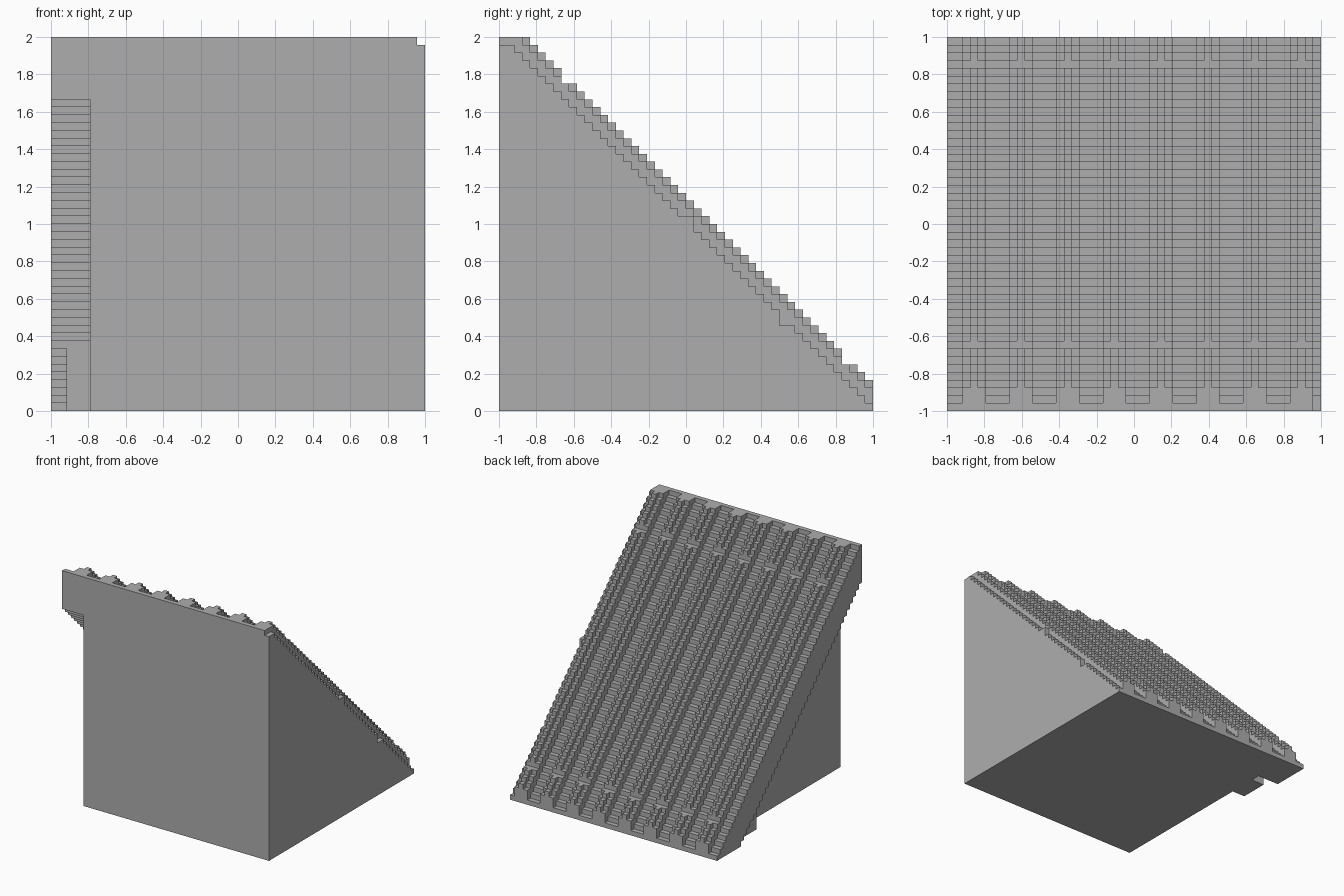
import bpy, bmesh

cube = bpy.data.objects.get("Cube")
if cube:
    bpy.data.objects.remove(cube, do_unlink=True)

N = 48            # grid cells along the longest side
CELL = 2 / N

grey = bpy.data.materials.new("stone_grey")
grey.use_nodes = True
COLOUR = (0.42, 0.42, 0.42, 1)
grey.diffuse_color = COLOUR
bsdf = next(n for n in grey.node_tree.nodes if n.type == 'BSDF_PRINCIPLED')
bsdf.inputs["Base Color"].default_value = COLOUR


def outline(rows, low, high):
    """Closed stair-step outline between two height rules, corners only."""
    pts = []
    for j in rows:
        pts += [(j, high(j)), (j + 1, high(j))]
    for j in reversed(rows):
        pts += [(j + 1, low(j)), (j, low(j))]
    pts = [p for i, p in enumerate(pts) if p != pts[i - 1]]
    corners = []
    for i, p in enumerate(pts):
        a, b = pts[i - 1], pts[(i + 1) % len(pts)]
        if (p[0] - a[0]) * (b[1] - p[1]) != (p[1] - a[1]) * (b[0] - p[0]):
            corners.append(p)
    return corners


def stepped(name, strips, segments, low, high):
    """Extrude the stair profile of every segment across every x strip."""
    bm = bmesh.new()
    for x0, x1 in strips:
        for rows in segments:
            pts = outline(rows, low, high)
            rings = [[bm.verts.new((x * CELL - 1, y * CELL - 1, z * CELL))
                      for y, z in pts] for x in (x0, x1)]
            bm.faces.new(rings[0])
            bm.faces.new(rings[1][::-1])
            for i in range(len(pts)):
                bm.faces.new((rings[0][i - 1], rings[0][i],
                              rings[1][i], rings[1][i - 1]))
    bmesh.ops.recalc_face_normals(bm, faces=bm.faces)
    mesh = bpy.data.meshes.new(name)
    bm.to_mesh(mesh)
    bm.free()
    mesh.materials.append(grey)
    obj = bpy.data.objects.new(name, mesh)
    bpy.context.collection.objects.link(obj)
    return obj


def ground(j):
    return 0


def valley(j):
    return N - j


def tile(j):
    return min(N, N + 2 - j)


def rib(j):
    return min(N, N + 3 - j)


def soffit(j):
    return max(0, 40 - j)


def verge(j):
    # lowest outer strip, with a chipped step and a raised step
    return min(N - 1, valley(j)) + {24: 1, 36: -1}.get(j, 0)


full = range(N)
ridges = range(2, N, 6)

# Solid wedge under the roof, and its outer verge
stepped("wedge_body", [(5, N - 1)], [full], ground, valley)
stepped("roof_verge", [(N - 1, N)], [full], ground, verge)

# Overhanging slab with stepped underside, and the bracket below it
stepped("roof_overhang", [(0, 5)], [full], soffit, valley)
stepped("overhang_bracket", [(2, 5)], [range(32, 38)], ground, soffit)

# Raised tile rows, each with a thin rib broken by two cross grooves
stepped("tile_rows", [(i, i + 3) for i in ridges], [range(1, N)], valley, tile)
stepped("tile_ribs", [(i + 1, i + 2) for i in ridges],
        [range(3, 8), range(9, 44), range(45, N)],
        lambda j: tile(j) - 1, rib)
